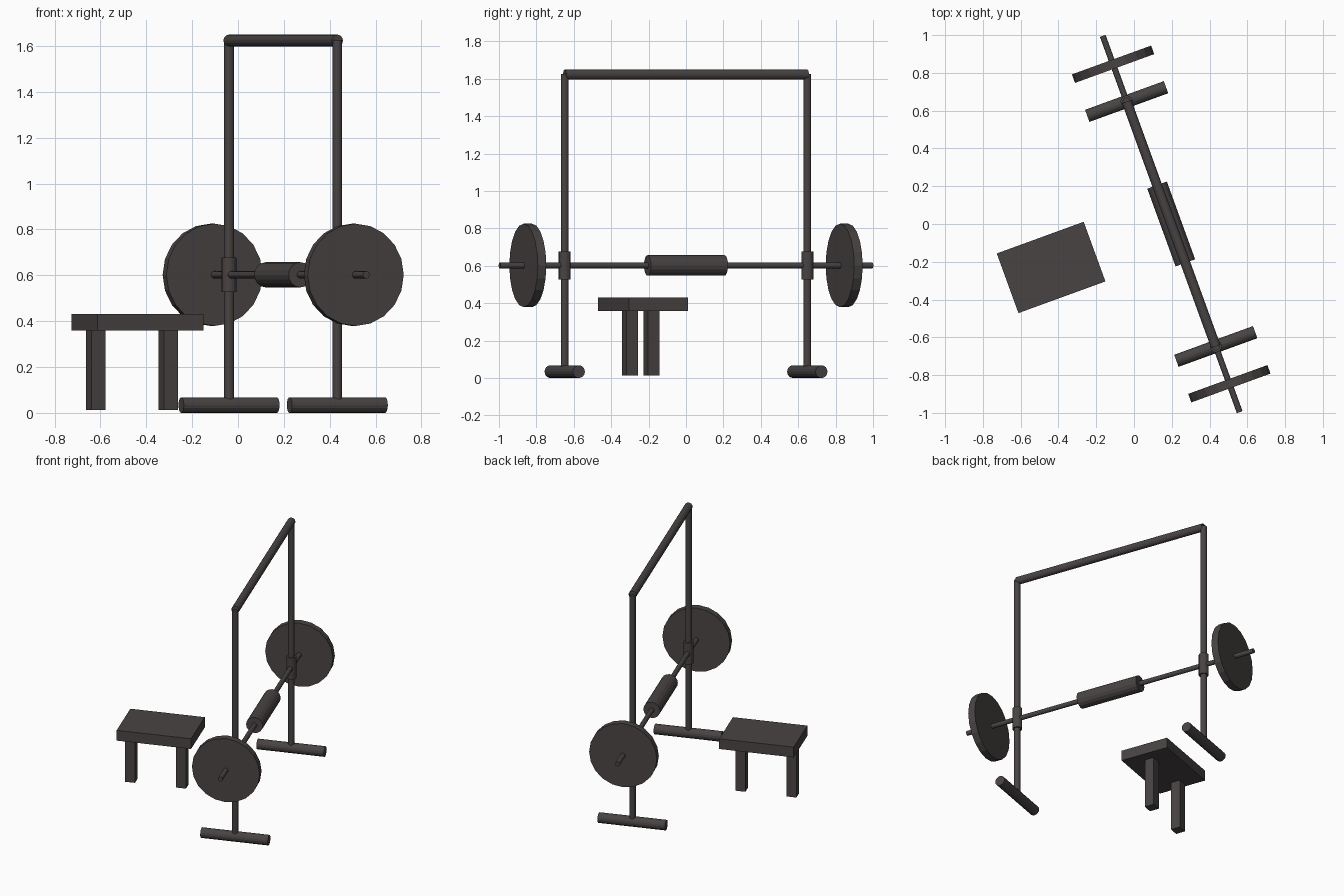
import bpy
from math import radians
from mathutils import Matrix, Vector

cube = bpy.data.objects.get("Cube")
if cube:
    bpy.data.objects.remove(cube, do_unlink=True)

# One dark iron colour for everything
iron = bpy.data.materials.new("dark_iron")
iron.use_nodes = True
colour = (0.065, 0.057, 0.056, 1)
iron.diffuse_color = colour
iron.node_tree.nodes["Principled BSDF"].inputs["Base Color"].default_value = colour

TURN = Matrix.Rotation(radians(20), 4, 'Z')
RACK = Matrix.Translation((0.197, 0, 0)) @ TURN
BENCH = Matrix.Translation((-0.439, -0.23, 0)) @ TURN
AXES = {'X': (0, radians(90), 0), 'Y': (radians(90), 0, 0), 'Z': (0, 0, 0)}


def finish(name, frame):
    obj = bpy.context.object
    obj.name = name
    obj.data.materials.append(iron)
    bpy.context.view_layer.update()
    obj.matrix_world = frame @ obj.matrix_world
    return obj


def rod(name, centre, radius, length, axis, sides=16):
    bpy.ops.mesh.primitive_cylinder_add(vertices=sides, radius=radius, depth=length,
                                        location=centre, rotation=AXES[axis])
    return finish(name, RACK)


def block(name, low, high):
    low, high = Vector(low), Vector(high)
    bpy.ops.mesh.primitive_cube_add(size=1, location=(low + high) / 2)
    bpy.context.object.scale = high - low
    return finish(name, BENCH)


# Rack frame and bar
BAR_Z = 0.602
SPAN = 0.69
rod("top_rail", (0, 0, 1.623), 0.026, 2 * SPAN, 'Y')
rod("bar", (0, 0, BAR_Z), 0.016, 2.12, 'Y')
rod("bar_pad", (0, 0, BAR_Z), 0.055, 0.438, 'Y')

# Parts repeated at both ends
for side, s in (("back", 1), ("front", -1)):
    y = s * SPAN
    rod(side + "_foot", (0, y, 0.034), 0.034, 0.444, 'X')
    rod(side + "_upright", (0, y, 0.83), 0.021, 1.59, 'Z')
    rod(side + "_collar", (0, y, BAR_Z), 0.032, 0.15, 'Z')
    rod(side + "_weight_plate", (0, s * 0.9, BAR_Z), 0.223, 0.048, 'Y', 20)

# Bench with two legs
block("bench_seat", (-0.245, -0.168, 0.359), (0.245, 0.168, 0.431))
for side, x in (("right", -0.193), ("left", 0.143)):
    block(side + "_bench_leg", (x - 0.033, -0.036, 0.013), (x + 0.033, 0.03, 0.36))
